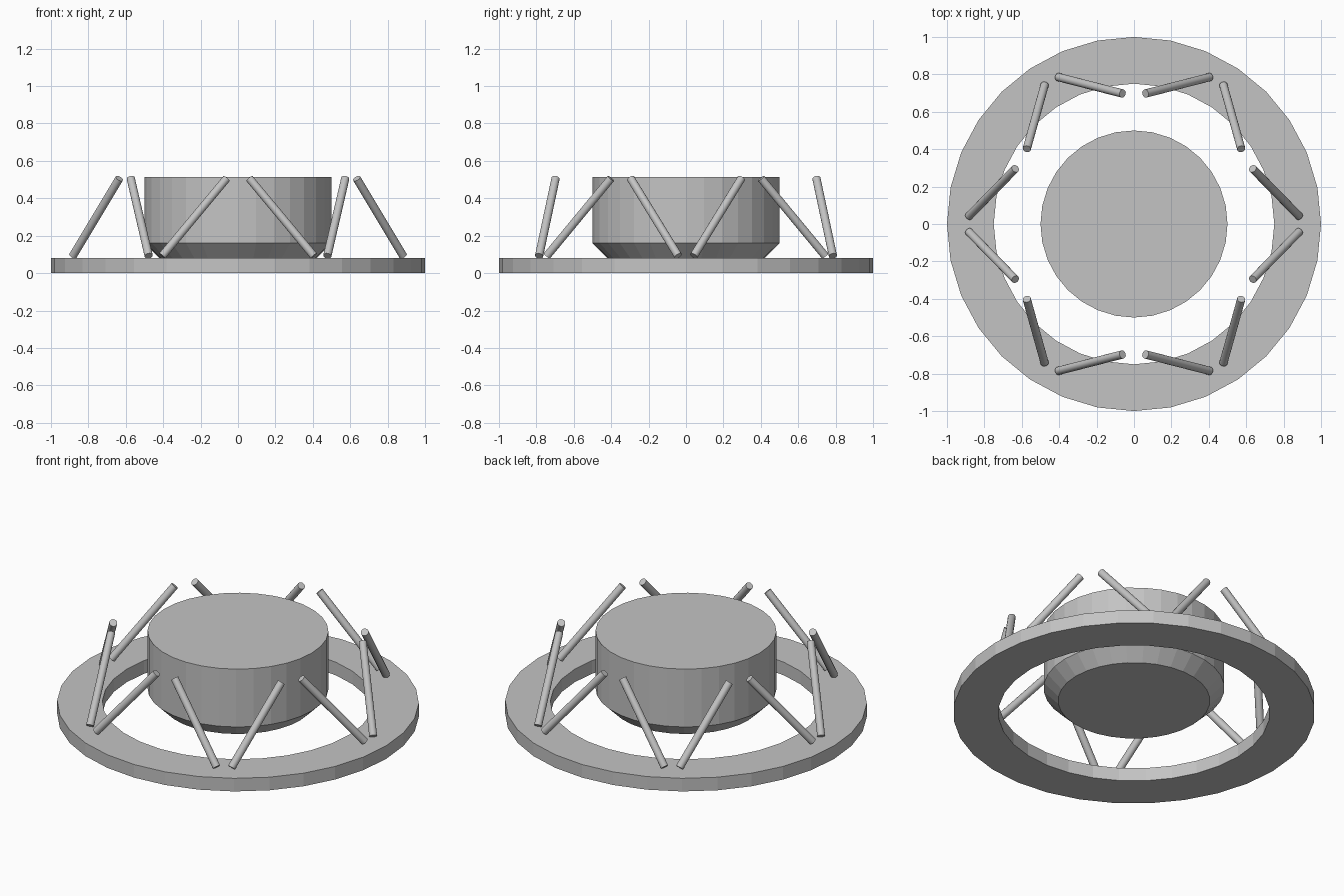
import bpy, math
from mathutils import Vector

if "Cube" in bpy.data.objects:
    bpy.data.objects.remove(bpy.data.objects["Cube"])

grey = bpy.data.materials.new("plain_grey")
grey.diffuse_color = (0.55, 0.55, 0.55, 1)
grey.use_nodes = True
grey.node_tree.nodes["Principled BSDF"].inputs["Base Color"].default_value = grey.diffuse_color


def make(name, verts, faces):
    me = bpy.data.meshes.new(name)
    me.from_pydata(verts, [], faces)
    me.materials.append(grey)
    ob = bpy.data.objects.new(name, me)
    bpy.context.collection.objects.link(ob)
    return ob


def lathe(name, profile, n=32, closed=False):
    """Revolve an (r, z) profile; cap the ends unless the profile is closed."""
    m = len(profile)
    verts = [(r * math.cos(2 * math.pi * i / n), r * math.sin(2 * math.pi * i / n), z)
             for i in range(n) for r, z in profile]
    faces = []
    for i in range(n):
        a, b = i * m, (i + 1) % n * m
        for j in range(m if closed else m - 1):
            k = (j + 1) % m
            faces.append((a + j, b + j, b + k, a + k))
    if not closed:
        faces.append([i * m for i in reversed(range(n))])
        faces.append([i * m + m - 1 for i in range(n)])
    return make(name, verts, faces)


def polar(r, deg, z):
    a = math.radians(deg)
    return Vector((r * math.cos(a), r * math.sin(a), z))


def strut(name, p, q, r=0.022):
    d = q - p
    ob = lathe(name, [(r, 0), (r, d.length)], n=16)
    ob.rotation_mode = 'QUATERNION'
    ob.rotation_quaternion = d.to_track_quat('Z', 'Y')
    ob.location = p
    return ob


# flat base ring
lathe("base_ring", [(0.75, 0), (1, 0), (1, 0.08), (0.75, 0.08)], closed=True)

# central drum with chamfered underside
lathe("drum", [(0.42, 0.08), (0.5, 0.16), (0.5, 0.513)])

# six pairs of splayed struts leaning in to meet their neighbours
for k in range(6):
    for s in (-1, 1):
        foot = polar(0.884, 60 * k + 2.7 * s, 0.092)
        head = polar(0.70, 60 * k + 25 * s, 0.506)
        strut(f"strut_{k}_{'left' if s > 0 else 'right'}", foot, head)

# smooth the round sides, keep the rims sharp
bpy.ops.object.select_all(action='DESELECT')
for ob in bpy.data.objects:
    if ob.name.startswith("strut"):
        ob.select_set(True)
        bpy.context.view_layer.objects.active = ob
bpy.ops.object.shade_smooth_by_angle(angle=math.radians(30))
